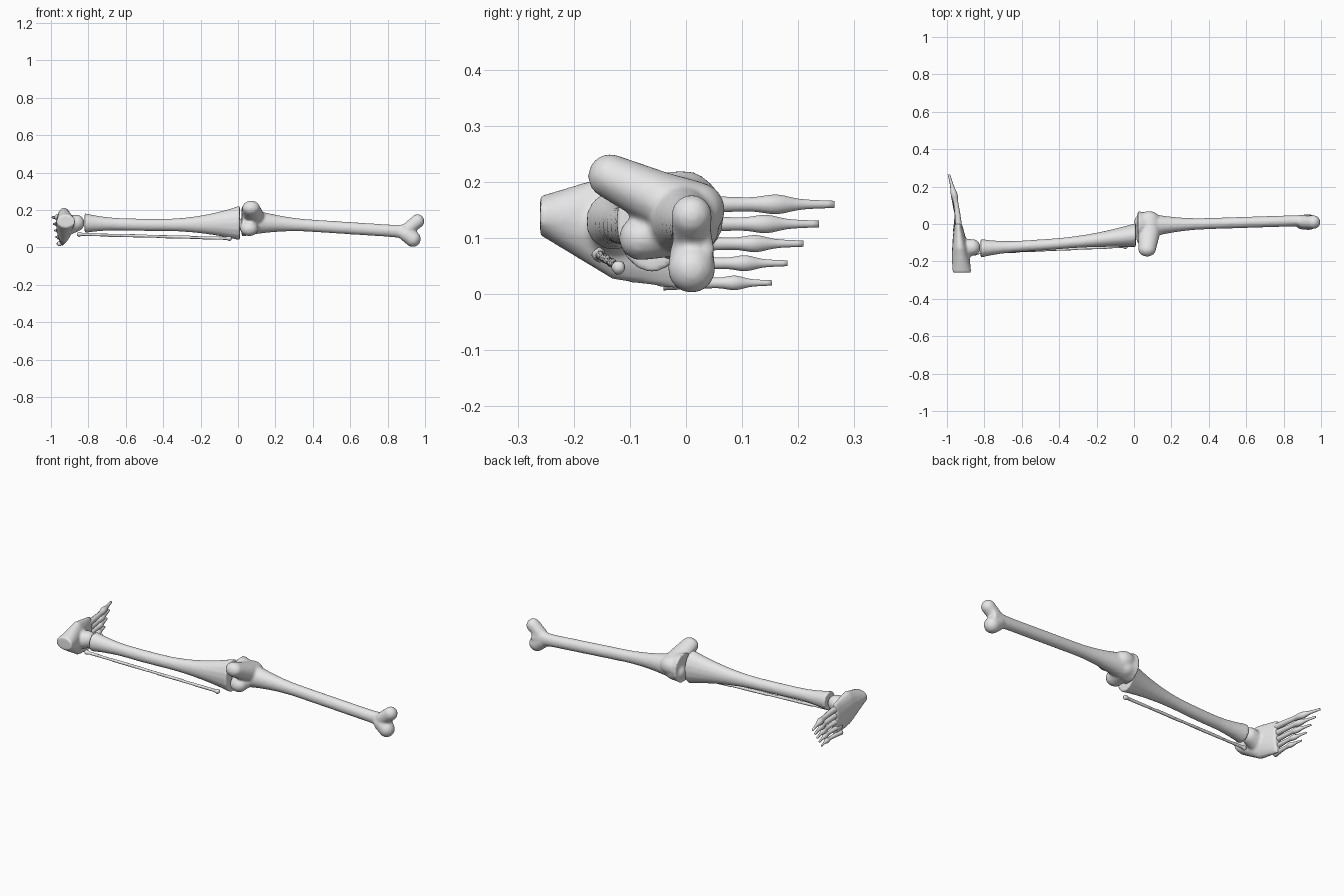
import bpy, bmesh, math
from mathutils import Vector

cube = bpy.data.objects.get("Cube")
if cube:
    bpy.data.objects.remove(cube)

bone = bpy.data.materials.new("bone grey")
bone.use_nodes = True
grey = (0.8, 0.8, 0.8, 1)
bone.diffuse_color = grey
bone.node_tree.nodes["Principled BSDF"].inputs["Base Color"].default_value = grey


def flare(distance, reach):
    """Swelling that is full at an end and fades out over the reach."""
    return max(0, 1 - distance / reach) ** 2


def tube(bm, start, end, width, height, bow=Vector(), sides=16, steps=24):
    """Closed elliptical tube whose half width and half height are rules along its length."""
    start, end = Vector(start), Vector(end)
    along = end - start
    sideways = Vector((0, 1, 0)) if abs(along.x) > abs(along.y) else Vector((1, 0, 0))
    up = Vector((0, 0, 1))
    rings = []
    for step in range(steps + 1):
        t = step / steps
        centre = start + along * t + bow * math.sin(math.pi * t)
        angles = [math.tau * side / sides for side in range(sides)]
        rings.append([bm.verts.new(centre + sideways * width(t) * math.cos(angle)
                                   + up * height(t) * math.sin(angle)) for angle in angles])
    for ring, following in zip(rings, rings[1:]):
        for side in range(sides):
            bm.faces.new((ring[side - 1], ring[side], following[side], following[side - 1]))
    bm.faces.new(rings[0])
    bm.faces.new(rings[-1])


def lobe(bm, start, end, start_radius, end_radius, stretch=1, balls=7):
    """Rounded swelling between two points, made of overlapping balls."""
    for ball in range(balls):
        t = ball / (balls - 1)
        radius = start_radius + (end_radius - start_radius) * t
        sphere = bmesh.ops.create_uvsphere(bm, u_segments=16, v_segments=10, radius=radius)
        for vert in sphere["verts"]:
            vert.co.x *= stretch
            vert.co += Vector(start).lerp(Vector(end), t)


def finish(name, bm, fused=False):
    """Make the object; fused parts are merged into one softened surface."""
    bmesh.ops.recalc_face_normals(bm, faces=bm.faces)
    mesh = bpy.data.meshes.new(name)
    bm.to_mesh(mesh)
    bm.free()
    mesh.materials.append(bone)
    mesh.shade_smooth()
    part = bpy.data.objects.new(name, mesh)
    bpy.context.collection.objects.link(part)
    if fused:
        fuse = part.modifiers.new("fuse", "REMESH")
        fuse.mode = "VOXEL"
        fuse.voxel_size = 0.007
        fuse.use_smooth_shade = True
        soften = part.modifiers.new("soften", "SMOOTH")
        soften.iterations = 5


# Thigh bone: shaft flaring towards both ends
bm = bmesh.new()
tube(bm, (0.02, -0.01, 0.14), (0.95, 0.02, 0.08),
     width=lambda t: 0.03 + 0.05 * flare(t, 0.4),
     height=lambda t: 0.033 + 0.05 * flare(t, 0.4) + 0.02 * flare(1 - t, 0.15))
# Knee condyles, the upper one reaching further forward
lobe(bm, (0.08, 0.02, 0.15), (0.08, -0.05, 0.17), 0.05, 0.05, stretch=1.2)
lobe(bm, (0.08, -0.05, 0.17), (0.07, -0.135, 0.21), 0.05, 0.04, stretch=1.2)
lobe(bm, (0.06, 0.01, 0.12), (0.06, -0.08, 0.1), 0.05, 0.04, stretch=1.2)
# Forked hip end
lobe(bm, (0.91, 0.01, 0.1), (0.96, 0.01, 0.14), 0.035, 0.037)
lobe(bm, (0.9, 0.01, 0.07), (0.935, 0.01, 0.045), 0.04, 0.043)
finish("thigh_bone", bm, fused=True)

# Shin bone, tallest at the knee
bm = bmesh.new()
tube(bm, (-0.82, -0.13, 0.13), (0.01, -0.06, 0.13),
     width=lambda t: 0.03 + 0.02 * flare(t, 0.25) + 0.035 * flare(1 - t, 0.5),
     height=lambda t: 0.033 + 0.02 * flare(t, 0.25) + 0.06 * flare(1 - t, 0.5),
     bow=Vector((0, -0.01, -0.01)))
finish("shin_bone", bm, fused=True)

# Calf bone: thin rod with knobbed ends
ankle_end, knee_end = (-0.85, -0.155, 0.07), (-0.045, -0.12, 0.048)
bm = bmesh.new()
tube(bm, ankle_end, knee_end, width=lambda t: 0.009, height=lambda t: 0.01)
for knob in (ankle_end, knee_end):
    lobe(bm, knob, knob, 0.015, 0.015, balls=2)
finish("calf_bone", bm, fused=True)

# Heel widening into the tall wedge that carries the toes
bm = bmesh.new()
tube(bm, (-0.92, -0.26, 0.14), (-0.94, 0, 0.1),
     width=lambda t: 0.05 - 0.03 * t * t,
     height=lambda t: 0.035 + 0.06 * min(1, 2 * t))
# Ankle joint
lobe(bm, (-0.9, -0.13, 0.12), (-0.865, -0.125, 0.13), 0.05, 0.045)
finish("ankle_and_heel", bm, fused=True)


def ray_radius(t):
    """Slim toe bone with a knuckle two thirds along."""
    return 0.017 - 0.011 * t + 0.007 * math.exp(-((t - 0.66) / 0.1) ** 2)


# Toe rays step down from the long upper one to the short lower one
for toe in range(5):
    level = 0.16 - 0.035 * toe
    size = 1.1 - 0.07 * toe
    bm = bmesh.new()
    tube(bm, (-0.935 - 0.005 * toe, -0.04, level), (-0.99 + 0.006 * toe, 0.265 - 0.028 * toe, level),
         width=lambda t: size * ray_radius(t), height=lambda t: size * ray_radius(t),
         bow=Vector((0.01, 0, 0)), sides=10)
    finish("toe_ray_" + str(toe + 1), bm)
